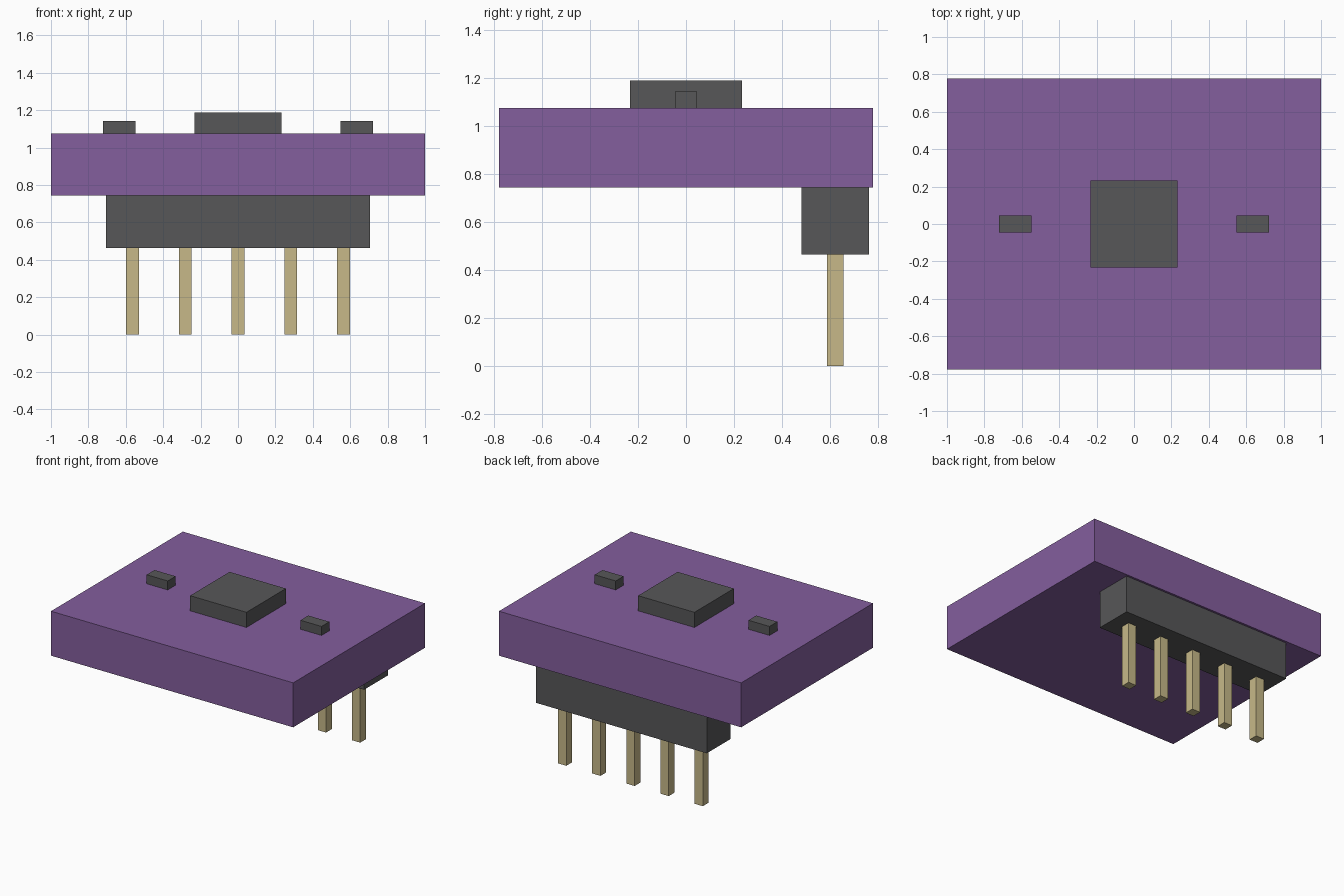
import bpy

if "Cube" in bpy.data.objects:
    bpy.data.objects.remove(bpy.data.objects["Cube"], do_unlink=True)


def make_material(name, rgb):
    mat = bpy.data.materials.new(name)
    mat.use_nodes = True
    color = (*rgb, 1.0)
    mat.diffuse_color = color
    mat.node_tree.nodes["Principled BSDF"].inputs["Base Color"].default_value = color
    return mat


def box(name, center, size, z_range, mat):
    """Flat-shaded box from its plan centre, plan size and bottom/top heights."""
    low, high = z_range
    bpy.ops.mesh.primitive_cube_add(size=1, location=(*center, (low + high) / 2))
    obj = bpy.context.object
    obj.name = name
    obj.scale = (*size, high - low)
    bpy.ops.object.transform_apply(location=False, rotation=False, scale=True)
    obj.data.materials.append(mat)
    return obj


purple = make_material("board purple", (0.23, 0.112, 0.34))
dark = make_material("dark plastic", (0.095, 0.095, 0.098))
gold = make_material("pin gold", (0.57, 0.485, 0.25))

board_bottom, board_top = 0.743, 1.075
header_bottom = 0.464
header_y = 0.621
pitch = 0.282

# Circuit board
box("circuit_board", (0, 0), (2, 1.555), (board_bottom, board_top), purple)

# Chip and the small component on either side of it
box("chip", (0, 0), (0.465, 0.465), (board_top, 1.188), dark)
for side, sign in (("left", 1), ("right", -1)):
    box(f"{side}_small_component", (sign * 0.635, 0), (0.174, 0.092),
        (board_top, 1.142), dark)

# Pin header under the back edge
box("pin_header", (0, header_y), (5 * pitch, pitch),
    (header_bottom, board_bottom), dark)
for i in range(5):
    box(f"pin_{i + 1}", ((i - 2) * pitch, header_y), (0.068, 0.068),
        (0, header_bottom), gold)
